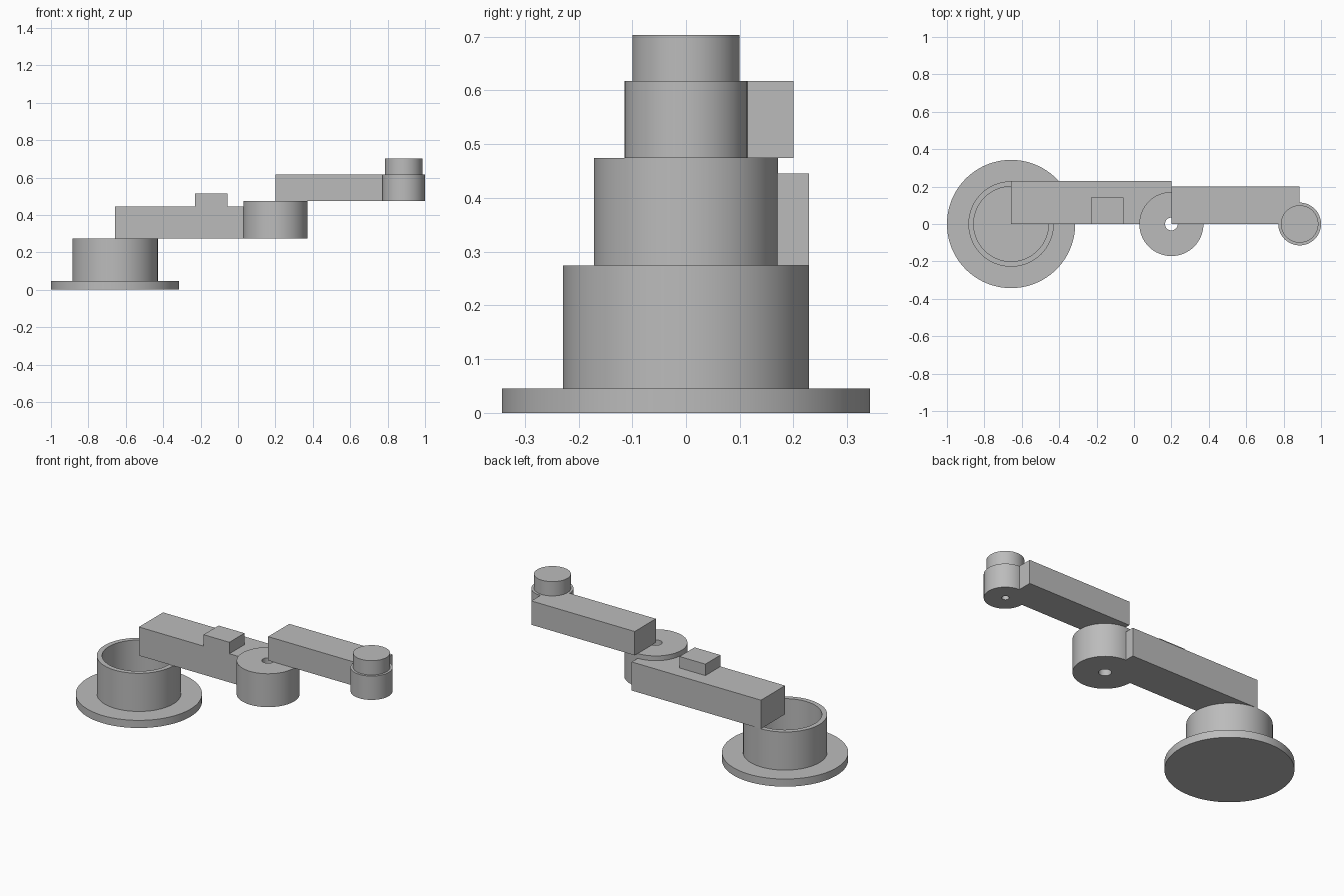
import bpy
from math import radians

if "Cube" in bpy.data.objects:
    bpy.data.objects.remove(bpy.data.objects["Cube"], do_unlink=True)

U = 2 / 350          # design unit
BASE, ELBOW, WRIST = -115 * U, 35 * U, 155 * U

grey = bpy.data.materials.new("plain grey")
grey.use_nodes = True
color = (0.5, 0.5, 0.5, 1)
grey.diffuse_color = color
grey.node_tree.nodes["Principled BSDF"].inputs["Base Color"].default_value = color


def cylinder(name, x, radius, z0, z1, sides=64):
    bpy.ops.mesh.primitive_cylinder_add(
        vertices=sides, radius=radius * U, depth=(z1 - z0) * U,
        location=(x, 0, (z0 + z1) / 2 * U))
    obj = bpy.context.object
    obj.name = name
    obj.data.materials.append(grey)
    return obj


def box(name, x, length, width, z0, z1):
    """Box running from x towards +x and from y = 0 towards +y."""
    bpy.ops.mesh.primitive_cube_add(
        size=1, location=(x + length * U / 2, width * U / 2, (z0 + z1) / 2 * U))
    obj = bpy.context.object
    obj.name = name
    obj.scale = (length * U, width * U, (z1 - z0) * U)
    bpy.ops.object.transform_apply(location=False, rotation=False, scale=True)
    obj.data.materials.append(grey)
    return obj


def combine(obj, tool, operation):
    """Apply a boolean and discard the tool."""
    mod = obj.modifiers.new(operation.lower(), "BOOLEAN")
    mod.operation, mod.object, mod.solver = operation, tool, "EXACT"
    bpy.ops.object.select_all(action="DESELECT")
    bpy.context.view_layer.objects.active = obj
    obj.select_set(True)
    bpy.ops.object.modifier_apply(modifier=mod.name)
    bpy.data.objects.remove(tool, do_unlink=True)


def smooth(obj):
    bpy.ops.object.select_all(action="DESELECT")
    bpy.context.view_layer.objects.active = obj
    obj.select_set(True)
    bpy.ops.object.shade_smooth_by_angle(angle=radians(30))


# Round foot with an open cup on top
base = cylinder("base", BASE, 60, 0, 8, 96)
combine(base, cylinder("cup", BASE, 40, 4, 48), "UNION")
combine(base, cylinder("cup_hollow", BASE, 35, 8, 60), "DIFFERENCE")

# Lower arm with its elbow hub and through hole
lower_arm = box("lower_arm", BASE, 150, 40, 48, 78)
combine(lower_arm, cylinder("elbow_hub", ELBOW, 30, 48, 83), "UNION")
combine(lower_arm, cylinder("elbow_hole", ELBOW, 6, 40, 90, 32), "DIFFERENCE")
box("arm_block", BASE + 75 * U, 30, 25, 78, 90)

# Upper arm with its wrist hub and hole
upper_arm = box("upper_arm", ELBOW, 120, 35, 83, 108)
combine(upper_arm, cylinder("wrist_hub", WRIST, 20, 83, 108), "UNION")
combine(upper_arm, cylinder("wrist_hole", WRIST, 3.5, 75, 115, 32), "DIFFERENCE")
wrist_knob = cylinder("wrist_knob", WRIST, 17.5, 108, 123)

for part in (base, lower_arm, upper_arm, wrist_knob):
    smooth(part)
